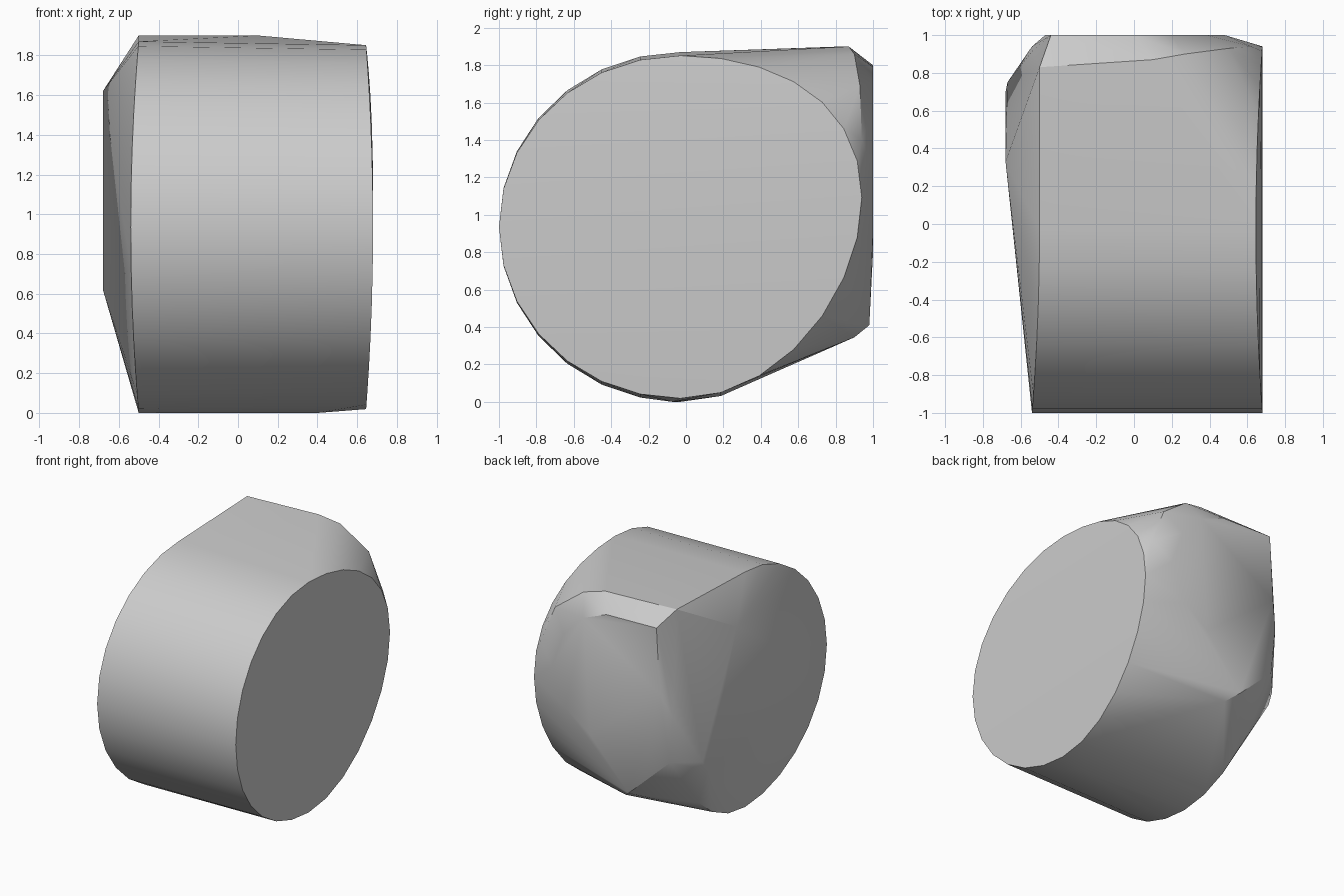
import bpy
import bmesh
from math import cos, sin, pi

default = bpy.data.objects.get("Cube")
if default:
    bpy.data.objects.remove(default)


def rim(side, segments=28):
    """Egg-shaped rim of the drum on one side, fuller towards the upper back."""
    points = []
    for i in range(segments):
        c, s = cos(2 * pi * i / segments), sin(2 * pi * i / segments)
        y = -0.03 + 0.97 * c
        z = 0.935 + 0.935 * s + (0.16 * c * c if c > 0 else 0)
        if side > 0:
            z = 0.935 + (z - 0.935) * 0.98
            x = 0.68 - 0.035 * s * s
        else:
            x = -0.54 + 0.04 * s * s
        points.append((x, y, z))
    return points


# Drum body: two rims joined by a smooth shell
points = rim(1) + rim(-1)

# Belly line, slightly lower than the rims
points += [(x, -0.07, 0) for x in (0, 0.4)]

# Raised ridge along the upper back, curling down to the left rim
points += [(-0.5, 0.83, 1.9), (0.1, 0.87, 1.9), (0.27, 0.9, 1.86),
           (0.5, 0.93, 1.69), (0.62, 0.94, 1.4)]

# Flat back panel
points += [(x, 1, z) for x, z in ((-0.44, 1.8), (0, 1.79), (0.2, 1.71),
                                  (0.38, 1.53), (0.48, 1.25), (0.36, 0.95),
                                  (0.15, 0.8), (-0.47, 1.28))]

# Lower back point
points += [(-0.18, 0.98, 0.41), (-0.1, 0.9, 0.345)]

# Bulge on the right side
points += [(-0.68, 0.33, 1.62), (-0.68, 0.7, 0.62), (-0.67, 0.75, 0.7),
           (-0.51, 0.93, 0.72)]

# Wrap every section in one convex shell
bm = bmesh.new()
for p in points:
    bm.verts.new(p)
result = bmesh.ops.convex_hull(bm, input=bm.verts)
loose = [v for v in bm.verts if not v.link_faces]
bmesh.ops.delete(bm, geom=loose, context='VERTS')
bmesh.ops.recalc_face_normals(bm, faces=bm.faces)
mesh = bpy.data.meshes.new("rounded_body")
bm.to_mesh(mesh)
bm.free()

body = bpy.data.objects.new("rounded_body", mesh)
bpy.context.collection.objects.link(body)

# Plain grey surface
grey = bpy.data.materials.new("plain_grey")
grey.use_nodes = True
colour = (0.6, 0.6, 0.6, 1)
grey.diffuse_color = colour
grey.node_tree.nodes["Principled BSDF"].inputs["Base Color"].default_value = colour
mesh.materials.append(grey)

bpy.context.view_layer.objects.active = body
body.select_set(True)
bpy.ops.object.shade_smooth_by_angle(angle=pi / 6)
